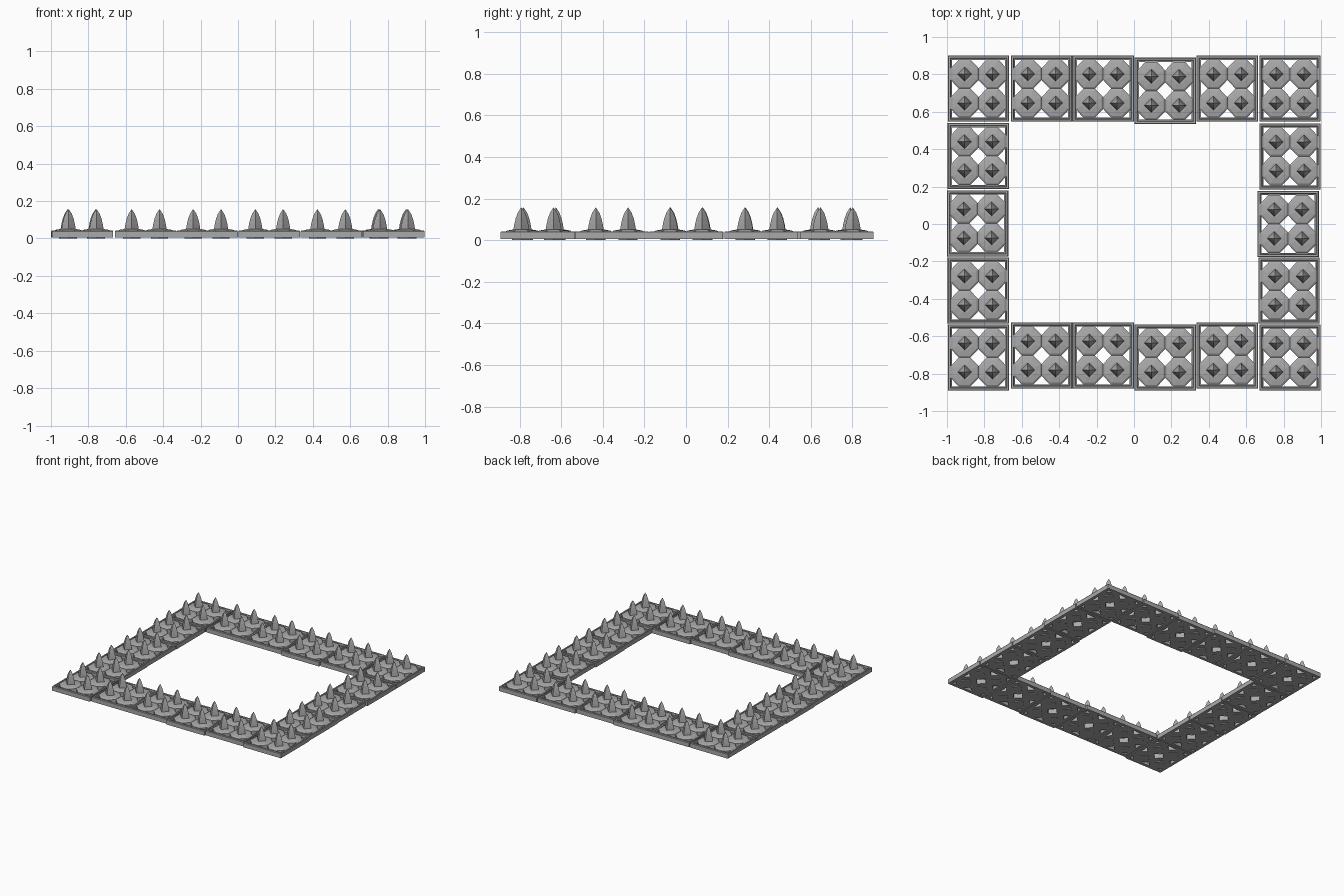
import bpy, bmesh
from math import cos, sin, pi

cube = bpy.data.objects.get("Cube")
if cube:
    bpy.data.objects.remove(cube)

stone = bpy.data.materials.new("grey_stone")
stone.use_nodes = True
colour = (0.4, 0.4, 0.4, 1)
stone.diffuse_color = colour
stone.node_tree.nodes["Principled BSDF"].inputs["Base Color"].default_value = colour

HALF_X, HALF_Y = 0.164, 0.177      # half size of one tile
STEP_X, STEP_Y = 0.0745, 0.0775    # spike offset inside a tile


def loft(bm, rings, caps=True, closed=False):
    """Skin a list of equal-length point rings."""
    loops = [[bm.verts.new(p) for p in ring] for ring in rings]
    pairs = list(zip(loops, loops[1:]))
    if closed:
        pairs.append((loops[-1], loops[0]))
    for low, high in pairs:
        for i in range(len(low)):
            j = (i + 1) % len(low)
            bm.faces.new((low[i], low[j], high[j], high[i]))
    if caps:
        bm.faces.new(loops[0][::-1])
        bm.faces.new(loops[-1])


def finish(bm, name):
    bmesh.ops.recalc_face_normals(bm, faces=bm.faces)
    mesh = bpy.data.meshes.new(name)
    bm.to_mesh(mesh)
    bm.free()
    mesh.materials.append(stone)
    return mesh


def rectangle(inset, z):
    x, y = HALF_X - inset, HALF_Y - inset
    return [(-x, -y, z), (x, -y, z), (x, y, z), (-x, y, z)]


def octagon(cx, cy, scale, z):
    r = scale / cos(pi / 8)
    return [(cx + STEP_X * r * cos(pi / 8 + k * pi / 4),
             cy + STEP_Y * r * sin(pi / 8 + k * pi / 4), z) for k in range(8)]


def diamond(cx, cy, r, z):
    return [(cx + r * cos(k * pi / 2), cy + r * sin(k * pi / 2), z) for k in range(4)]


CELLS = [(sx * STEP_X, sy * STEP_Y) for sx in (-1, 1) for sy in (-1, 1)]

# Rim with a stepped groove along its inside
bm = bmesh.new()
loft(bm, [rectangle(i, z) for i, z in
          ((0, 0.005), (0, 0.038), (0.003, 0.042), (0.013, 0.042),
           (0.016, 0.03), (0.023, 0.03), (0.023, 0.005))], caps=False, closed=True)
frame_mesh = finish(bm, "tile_frame")

# Four octagonal plates with sloped edges
bm = bmesh.new()
for cx, cy in CELLS:
    loft(bm, [octagon(cx, cy, s, z) for s, z in
              ((1, 0.005), (1, 0.04), (0.88, 0.046), (0.5, 0.051))])
plates_mesh = finish(bm, "octagon_plates")

# Four curved four-sided spikes that pass through the plates
SPIKE = ((0.046, 0), (0.046, 0.02), (0.038, 0.05), (0.034, 0.075),
         (0.027, 0.105), (0.017, 0.132), (0.001, 0.156))
bm = bmesh.new()
for cx, cy in CELLS:
    loft(bm, [diamond(cx, cy, r, z) for r, z in SPIKE])
spikes_mesh = finish(bm, "spikes")

# Tile positions round the square, slightly uneven
columns = (-0.831, -0.494, -0.165, 0.167, 0.499, 0.834)
tiles = list(zip(columns, (0.724, 0.724, 0.724, 0.712, 0.724, 0.724)))
tiles += zip(columns, (-0.714, -0.703, -0.703, -0.714, -0.703, -0.714))
tiles += [(-0.832, 0.363), (-0.836, 0.003), (-0.832, -0.356),
          (0.834, 0.361), (0.824, 0.0), (0.829, -0.356)]

for n, (x, y) in enumerate(tiles, 1):
    for mesh in (frame_mesh, plates_mesh, spikes_mesh):
        part = bpy.data.objects.new(f"{mesh.name}_{n}", mesh)
        part.location = (x, y, 0)
        bpy.context.collection.objects.link(part)
